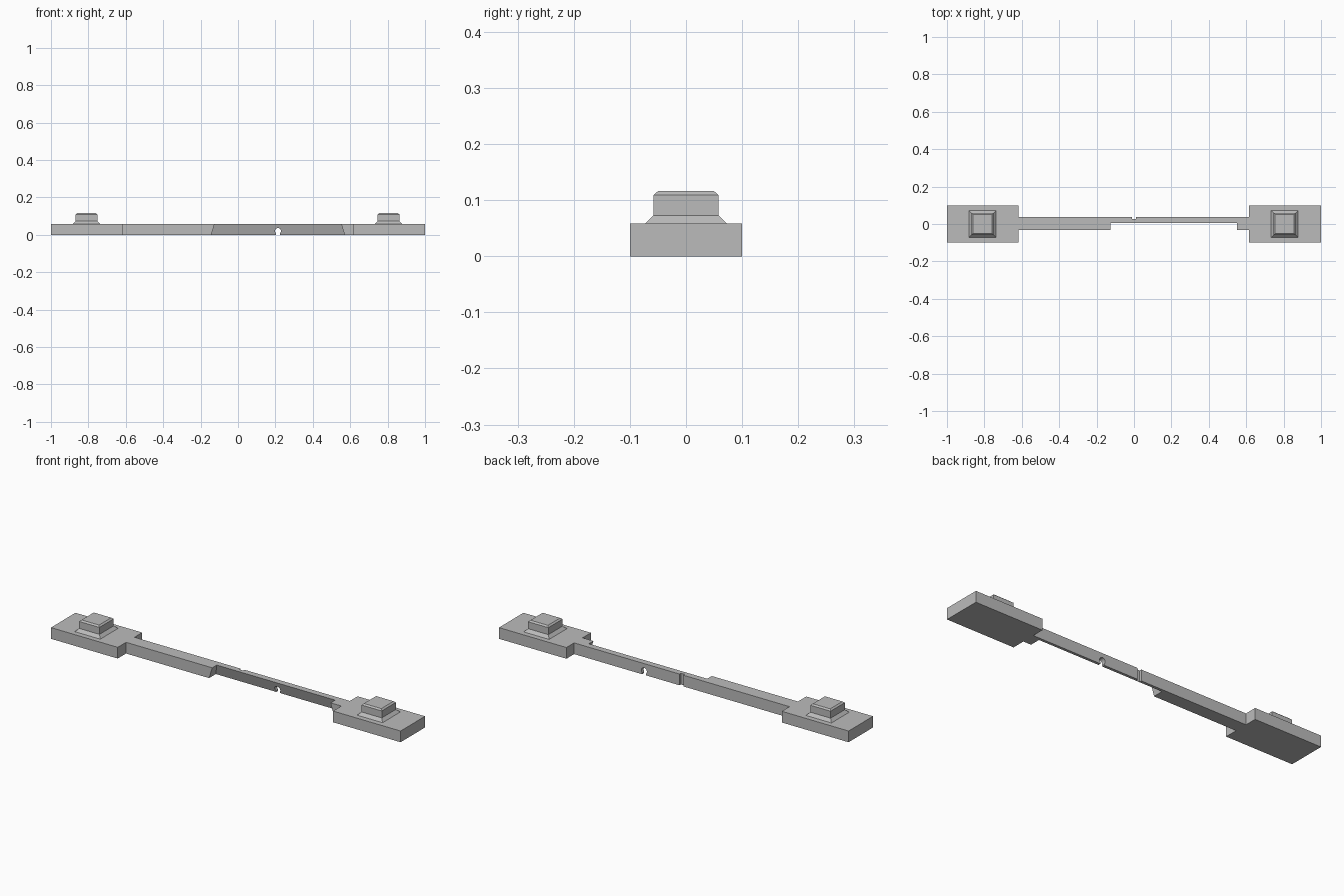
import bpy, bmesh, math

if "Cube" in bpy.data.objects:
    bpy.data.objects.remove(bpy.data.objects["Cube"])

grey = bpy.data.materials.new("light grey")
grey.diffuse_color = (0.5, 0.5, 0.5, 1)
grey.use_nodes = True
grey.node_tree.nodes["Principled BSDF"].inputs["Base Color"].default_value = grey.diffuse_color

H = 0.058      # plate thickness


def loft(name, rings):
    """Solid skinned through matching rings of 3D points, capped at both ends."""
    bm = bmesh.new()
    loops = [[bm.verts.new(p) for p in ring] for ring in rings]
    n = len(loops[0])
    for a, b in zip(loops, loops[1:]):
        for i in range(n):
            j = (i + 1) % n
            bm.faces.new((a[i], a[j], b[j], b[i]))
    bm.faces.new(loops[0][::-1])
    bm.faces.new(loops[-1])
    bmesh.ops.recalc_face_normals(bm, faces=bm.faces)
    mesh = bpy.data.meshes.new(name)
    bm.to_mesh(mesh)
    bm.free()
    mesh.materials.append(grey)
    ob = bpy.data.objects.new(name, mesh)
    bpy.context.collection.objects.link(ob)
    return ob


def rect(x0, x1, y0, y1, z):
    return [(x0, y0, z), (x1, y0, z), (x1, y1, z), (x0, y1, z)]


def cut(target, cutter):
    mod = target.modifiers.new(cutter.name, 'BOOLEAN')
    mod.operation = 'DIFFERENCE'
    mod.solver = 'EXACT'
    mod.object = cutter
    cutter.hide_render = True
    cutter.hide_viewport = True


# Plate: two wide ends joined by a narrow bar with a small notch in its back
xl, xr, yf, yb = -0.618, 0.614, -0.032, 0.037
outline = [(-1, -0.1), (xl, -0.1), (xl, yf), (xr, yf), (xr, -0.1), (1, -0.1),
           (1, 0.1), (xr, 0.1), (xr, yb), (0.011, yb), (0.011, 0.026),
           (-0.011, 0.026), (-0.011, yb), (xl, yb), (xl, 0.1), (-1, 0.1)]
plate = loft("plate", [[(x, y, z) for x, y in outline] for z in (0, H)])


# Undercut recess in the front of the bar, widening toward the bottom
def recess_ring(z):
    d = (H - z) * 0.31
    return rect(-0.125 - d, 0.552 + d, -0.08, 0.005 + d, z)


cut(plate, loft("recess_cutter", [recess_ring(-0.01), recess_ring(H + 0.01)]))

# Round hole with a slot open to the underside
r, cx, cz, half = 0.016, 0.214, 0.02, 0.011
a0 = -math.acos(half / r)
arc = [a0 + (math.pi - 2 * a0) * i / 16 for i in range(17)]
hole = [(cx + half, -0.01)]
hole += [(cx + r * math.cos(a), cz + r * math.sin(a)) for a in arc]
hole += [(cx - half, -0.01)]
cut(plate, loft("hole_cutter", [[(x, y, z) for x, z in hole] for y in (-0.05, 0.06)]))

# Square knobs: flared foot, straight sides, chamfered top
for name, x in (("left_knob", -0.81), ("right_knob", 0.805)):
    loft(name, [rect(x - s, x + s, -s, s, z) for s, z in
                ((0.073, H), (0.058, 0.073), (0.058, 0.109), (0.05, 0.116))])
